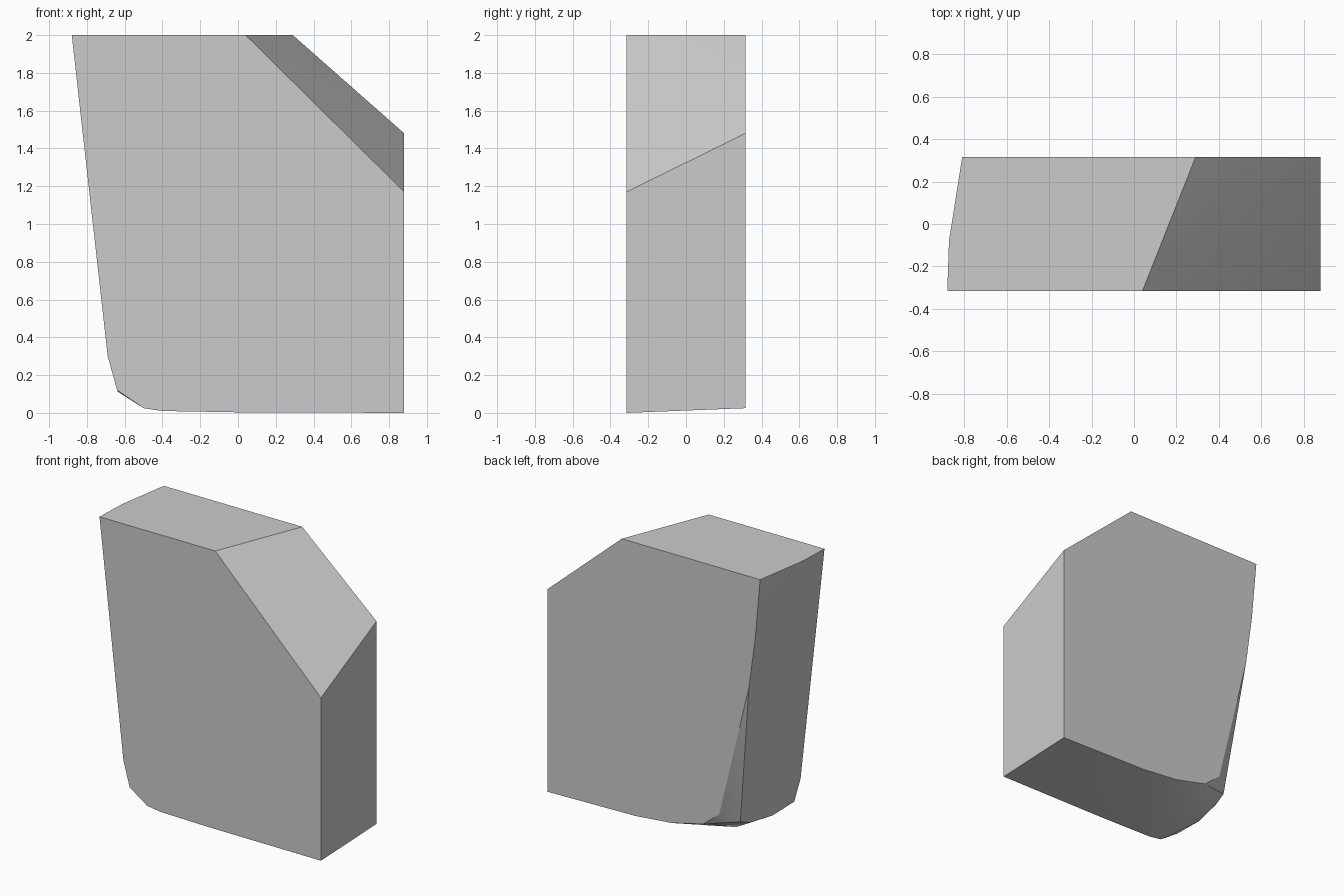
import bpy
import bmesh

# Remove the default cube
default = bpy.data.objects.get("Cube")
if default:
    bpy.data.objects.remove(default, do_unlink=True)

# One plain grey material
GREY = (0.6, 0.6, 0.6, 1.0)
stone = bpy.data.materials.new("stone_grey")
stone.use_nodes = True
stone.diffuse_color = GREY
stone.node_tree.nodes["Principled BSDF"].inputs["Base Color"].default_value = GREY

HALF = 0.315   # half depth
SIDE = 0.88    # half width

# Front outline (x, z): chamfered upper corner, leaning side, worn lower corner
front = [(-SIDE, 2), (0.04, 2), (SIDE, 1.17), (SIDE, 0), (0, 0.003),
         (-0.4, 0.01), (-0.5, 0.025), (-0.64, 0.12), (-0.69, 0.3)]

# Back outline (x, z): smaller chamfer, more heavily worn lower corner
back = [(-0.81, 2), (0.29, 2), (SIDE, 1.48), (SIDE, 0.025), (0.18, 0.038),
        (-0.11, 0.065), (-0.36, 0.125), (-0.485, 0.23), (-0.72, 1.2), (-0.77, 1.56)]

# Points of the worn side between the two outlines (x, y, z)
worn = [(-0.872, -0.08, 2), (-0.634, -0.076, 0.11), (-0.605, 0.134, 0.133),
        (-0.593, 0.23, 0.17), (-0.47, 0.1, 0.05)]

# Wrap the outlines into one convex block
bm = bmesh.new()
for outline, y in ((front, -HALF), (back, HALF)):
    for x, z in outline:
        bm.verts.new((x, y, z))
for point in worn:
    bm.verts.new(point)
hull = bmesh.ops.convex_hull(bm, input=bm.verts[:])
loose = [v for v in bm.verts if not v.link_faces]
bmesh.ops.delete(bm, geom=loose, context='VERTS')

# Merge the coplanar triangles into clean flat faces
bmesh.ops.dissolve_limit(bm, angle_limit=0.01, verts=bm.verts[:], edges=bm.edges[:])
bmesh.ops.recalc_face_normals(bm, faces=bm.faces[:])

mesh = bpy.data.meshes.new("stone_block")
bm.to_mesh(mesh)
bm.free()
mesh.materials.append(stone)
block = bpy.data.objects.new("stone_block", mesh)
bpy.context.collection.objects.link(block)

# Soften only the shallow facets of the worn corner
bpy.ops.object.select_all(action='DESELECT')
block.select_set(True)
bpy.context.view_layer.objects.active = block
bpy.ops.object.shade_smooth_by_angle(angle=0.5)
